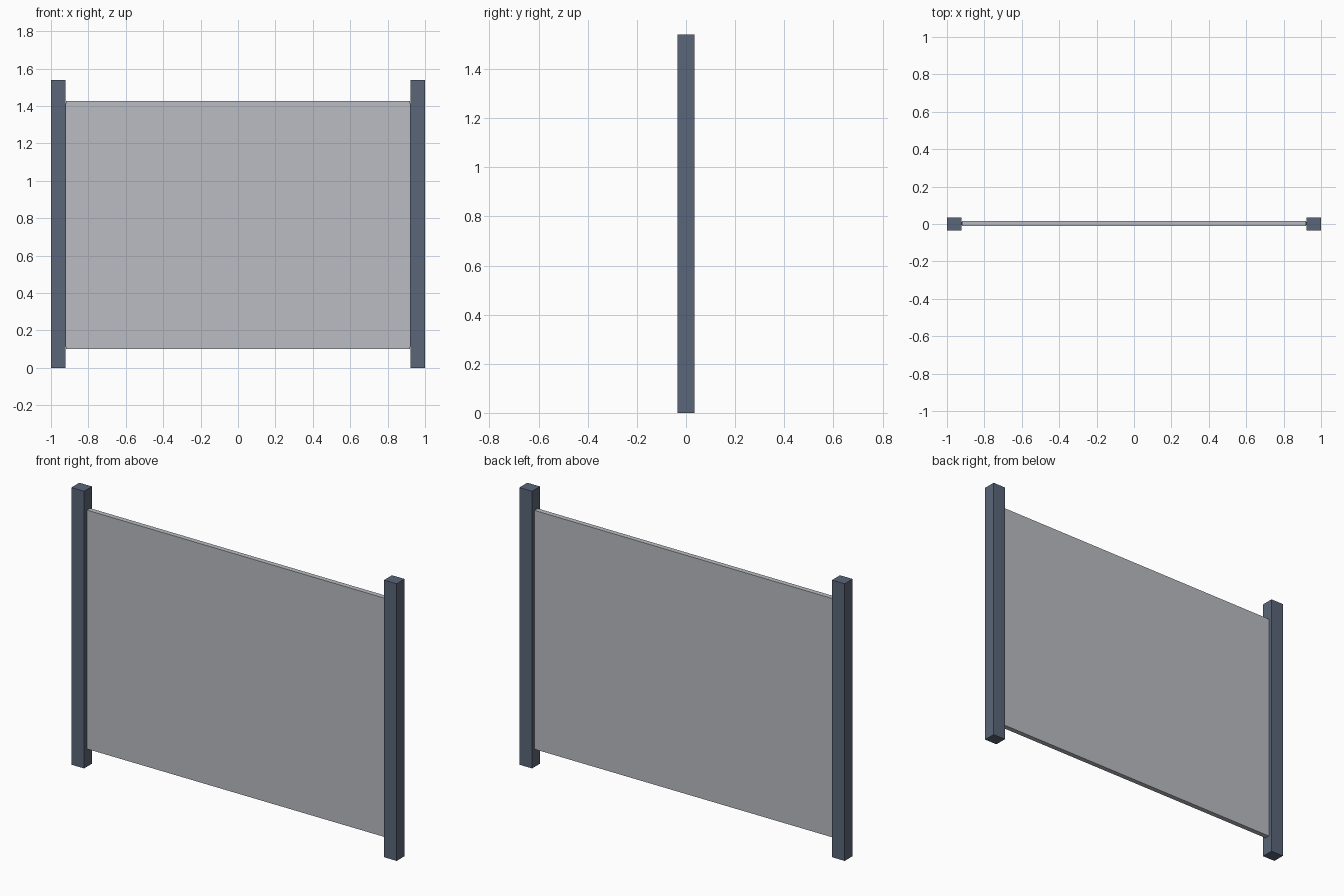
import bpy

if "Cube" in bpy.data.objects:
    bpy.data.objects.remove(bpy.data.objects["Cube"])


def material(name, rgb):
    m = bpy.data.materials.new(name)
    m.diffuse_color = (*rgb, 1)
    m.use_nodes = True
    m.node_tree.nodes["Principled BSDF"].inputs["Base Color"].default_value = m.diffuse_color
    return m


SLATE = material("slate post", (0.102, 0.133, 0.188))
GREY = material("light grey panel", (0.491, 0.503, 0.539))


def box(name, lo, hi, mat):
    """Axis-aligned box between two corners."""
    bpy.ops.mesh.primitive_cube_add(size=1)
    o = bpy.context.object
    o.name = name
    for v in o.data.vertices:
        v.co = [l + (c + 0.5) * (h - l) for c, l, h in zip(v.co, lo, hi)]
    o.data.materials.append(mat)
    return o


INNER = 0.922          # inner face of the posts
PANEL_END = 0.919      # end of the infill panel

for side, s in (("left", -1), ("right", 1)):
    # square upright
    xs = sorted((s * INNER, s))
    box(side + "_post", (xs[0], -0.035, 0), (xs[1], 0.035, 1.54), SLATE)
    # narrow tongue joining the panel to the post
    xs = sorted((s * (PANEL_END - 0.002), s * (INNER + 0.005)))
    box(side + "_tongue", (xs[0], -0.006, 0.113), (xs[1], 0.010, 1.412), SLATE)

# flat infill panel
box("panel", (-PANEL_END, -0.012, 0.10), (PANEL_END, 0.016, 1.427), GREY)
